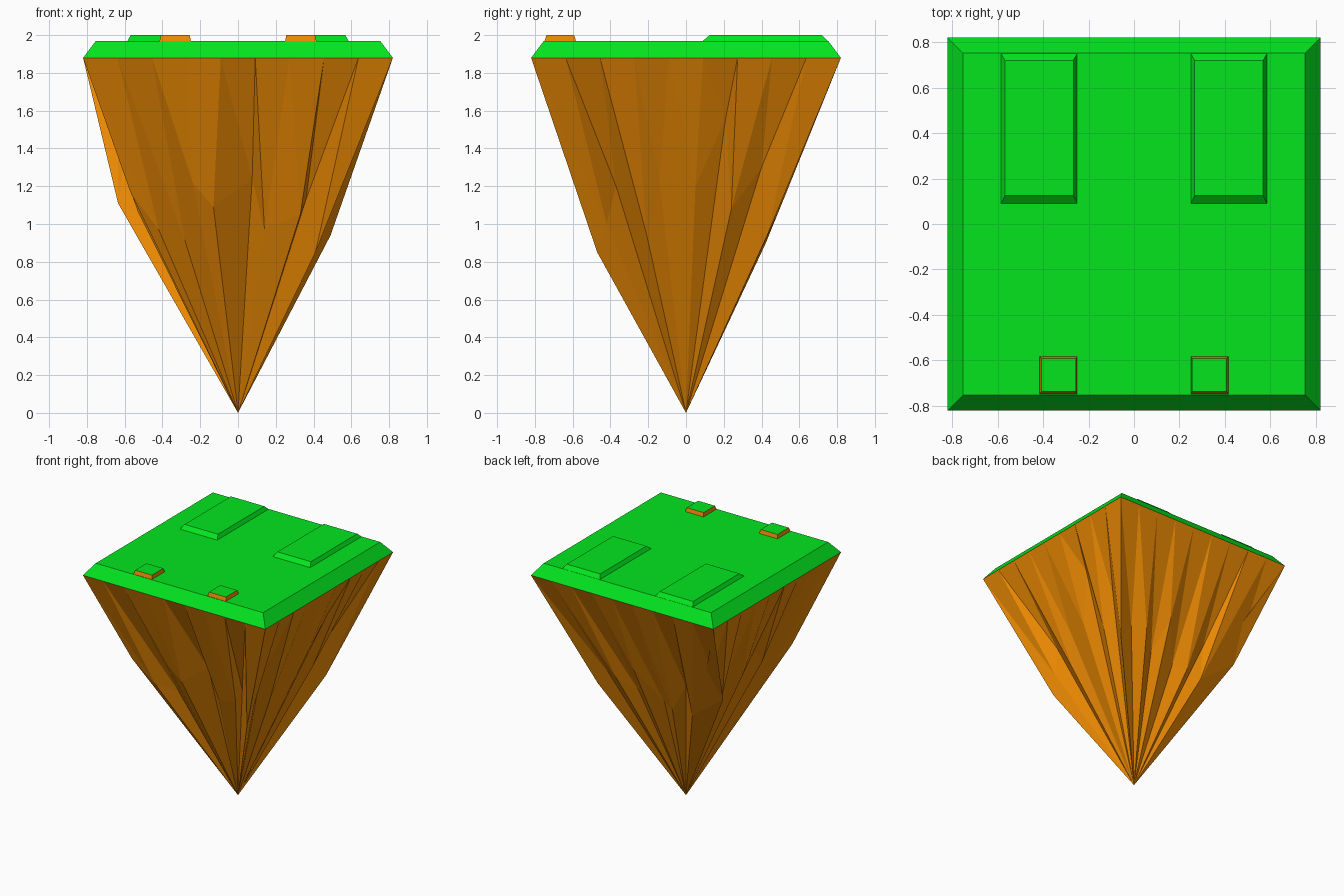
import bpy, random

if "Cube" in bpy.data.objects:
    bpy.data.objects.remove(bpy.data.objects["Cube"])

random.seed(11)
TOP_Z, HALF = 1.88, 0.82


def material(name, rgb):
    m = bpy.data.materials.new(name)
    m.diffuse_color = (*rgb, 1)
    m.use_nodes = True
    m.node_tree.nodes["Principled BSDF"].inputs["Base Color"].default_value = m.diffuse_color
    return m


green = material("grass_green", (0.001, 0.78, 0.013))
brown = material("earth_brown", (0.83, 0.25, 0.001))


def make(name, verts, faces, mats):
    mesh = bpy.data.meshes.new(name)
    mesh.from_pydata(verts, [], faces)
    for m in mats:
        mesh.materials.append(m)
    obj = bpy.data.objects.new(name, mesh)
    bpy.context.collection.objects.link(obj)
    return obj


def frustum(name, base, top, z0, z1, side, cap):
    """Tapered block; base and top are (x0, x1, y0, y1)."""
    verts = [(x, y, z) for (a, b, c, d), z in ((base, z0), (top, z1))
             for x, y in ((a, c), (b, c), (b, d), (a, d))]
    faces = [(3, 2, 1, 0), (4, 5, 6, 7)]
    faces += [(i, (i + 1) % 4, (i + 1) % 4 + 4, i + 4) for i in range(4)]
    obj = make(name, verts, faces, [side, cap])
    obj.data.polygons[1].material_index = 1
    return obj


# Grass slab
frustum("grass_slab", (-.82, .82, -.82, .82), (-.752, .752, -.752, .752),
        TOP_Z, 1.97, green, green)

# Raised grass patches at the back and small blocks at the front
for s, side in ((-1, "left"), (1, "right")):
    def span(a, b):
        return tuple(sorted((s * a, s * b)))
    frustum(side + "_raised_patch", (*span(.25, .585), .09, .750),
            (*span(.267, .568), .125, .72), 1.97, 2.0, green, green)
    frustum(side + "_small_block", (*span(.25, .415), -.748, -.583),
            (*span(.256, .408), -.738, -.592), 1.97, 2.0, brown, green)

# Jagged middle ring of the rock: (along, height, bulge) for each side
front = [(-.42, .97, 1.10), (-.28, .91, .92), (-.24, 1.22, 1.08),
         (-.13, 1.09, 1.13), (.075, 1.24, .90), (.14, .97, 1.04),
         (.33, 1.05, 1.10), (.36, 1.13, .93)]
right = [(-.42, 1.00, 1.0), (-.37, 1.20, .87), (-.21, .95, 1.03),
         (-.14, 1.23, .97), (.05, 1.20, 1.04), (.21, 1.56, .96),
         (.24, 1.08, 1.06), (.40, 1.30, .96)]


def rough_side(low, high):
    """Eight ring points that alternate between ridge and crease."""
    side = []
    for i in range(8):
        z = random.uniform(.88, 1.28)
        along = (-.64 + .1829 * i) * z / TOP_Z * 1.1 + random.uniform(-.03, .03)
        bulge = (low, high)[i % 2] + random.uniform(-.03, .03)
        side.append((along, z, bulge))
    return side


back, left = rough_side(.92, 1.05), rough_side(.95, 1.12)
corners = [(-.57, -.55, 1.17), (.41, -.47, .85), (.49, .43, .94), (-.635, .43, 1.11)]
turns = [lambda a, d: (a, -d), lambda a, d: (d, a),
         lambda a, d: (-a, d), lambda a, d: (-d, -a)]

# Rock cone: square rim, jagged ring, pointed tip
rim, ring = [], []
for turn, corner, side in zip(turns, corners, (front, right, back, left)):
    rim += [(*turn(-HALF + 2 * HALF * i / 9, HALF), TOP_Z) for i in range(9)]
    ring.append(corner)
    ring += [(*turn(a, HALF * z / TOP_Z * b), z) for a, z, b in side]
n = len(rim)
faces = []
for i in range(n):
    j = (i + 1) % n
    faces += [(i, n + j, j), (i, n + i, n + j), (n + i, 2 * n, n + j)]
make("rock_underside", rim + ring + [(0, 0, 0)], faces, [brown])
